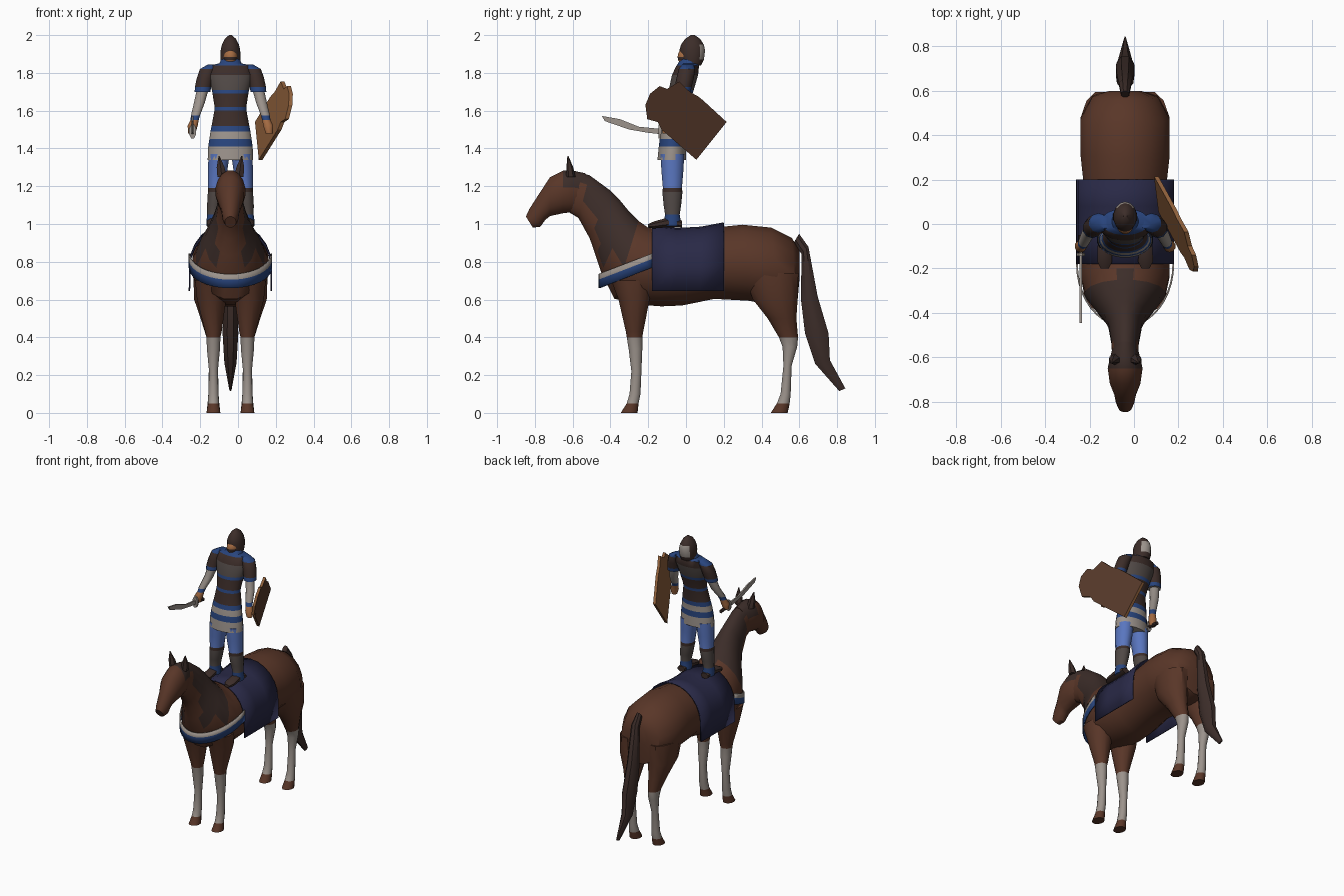
import bpy, bmesh
from math import sin, cos, pi, radians
from mathutils import Vector

if "Cube" in bpy.data.objects:
    bpy.data.objects.remove(bpy.data.objects["Cube"])

CENTRE = -.04   # horse and rider share this centre line
COLOURS = {
    "horse_brown": (.10, .037, .021), "mane_dark": (.045, .026, .022),
    "cloth_navy": (.022, .022, .062), "trim_blue": (.022, .06, .21),
    "trouser_blue": (.10, .18, .52), "pale_grey": (.33, .29, .26),
    "skin": (.38, .15, .055), "wood": (.27, .115, .043),
    "shield_brown": (.095, .042, .023), "mail": (.08, .065, .06)}
MATS = {}
for label, rgb in COLOURS.items():
    m = bpy.data.materials.new(label)
    m.use_nodes = True
    m.diffuse_color = (*rgb, 1)
    bsdf = next(n for n in m.node_tree.nodes if n.type == 'BSDF_PRINCIPLED')
    bsdf.inputs["Base Color"].default_value = (*rgb, 1)
    bsdf.inputs["Roughness"].default_value = .8
    MATS[label] = m


def finish(name, bm, paint, smooth=40, thick=0):
    """Turn a bmesh into an object; paint is a colour or a rule on (centre, normal)."""
    bmesh.ops.recalc_face_normals(bm, faces=bm.faces)
    rule = paint if callable(paint) else (lambda c, n: paint)
    used = []
    for f in bm.faces:
        label = rule(f.calc_center_median(), f.normal)
        if label not in used:
            used.append(label)
        f.material_index = used.index(label)
    mesh = bpy.data.meshes.new(name)
    bm.to_mesh(mesh)
    bm.free()
    for label in used:
        mesh.materials.append(MATS[label])
    ob = bpy.data.objects.new(name, mesh)
    ob.location.x = CENTRE
    bpy.context.collection.objects.link(ob)
    if thick:
        mod = ob.modifiers.new("thickness", 'SOLIDIFY')
        mod.thickness, mod.offset = thick, 0
    bpy.ops.object.select_all(action='DESELECT')
    bpy.context.view_layer.objects.active = ob
    ob.select_set(True)
    if smooth:
        bpy.ops.object.shade_smooth_by_angle(angle=radians(smooth))
    return ob


def skin(name, rows, paint, closed=True, **options):
    """Join rows of points with quads; closed rows are capped tubes."""
    bm = bmesh.new()
    grid = [[bm.verts.new(p) for p in row] for row in rows]
    count = len(grid[0])
    for a, b in zip(grid, grid[1:]):
        for i in range(count if closed else count - 1):
            j = (i + 1) % count
            bm.faces.new((a[i], a[j], b[j], b[i]))
    if closed:
        bm.faces.new(grid[0])
        bm.faces.new(grid[-1])
    return finish(name, bm, paint, **options)


def ring(centre, across, up, sides):
    turns = [2 * pi * (i + .5) / sides for i in range(sides)]
    return [Vector(centre) + Vector(across) * cos(t) + Vector(up) * sin(t) for t in turns]


def spine(name, sections, paint, x=0, sides=16):
    """Sections: top y, top z, bottom y, bottom z, half width."""
    rows = []
    for ty, tz, by, bz, w in sections:
        mid, half = ((ty + by) / 2, (tz + bz) / 2), ((ty - by) / 2, (tz - bz) / 2)
        rows.append(ring((x, *mid), (w, 0, 0), (0, *half), sides))
    return skin(name, rows, paint)


def column(name, sections, paint, sides=12):
    """Sections: x, y, z, half width, half depth of level rings."""
    return skin(name, [ring((x, y, z), (rx, 0, 0), (0, ry, 0), sides)
                       for x, y, z, rx, ry in sections], paint)


def bands(*steps):
    """Colour by height: pairs of (upper limit, colour)."""
    return lambda c, n: next(label for top, label in steps if c.z < top)


# Horse body and neck
def coat(c, n):
    neck = -.45 - (c.z - .82) * .26 < c.y < -.27 and c.z > .82
    crest = abs(c.x) < .05 and c.y < -.2 and n.z > .3
    return "mane_dark" if neck or crest else "horse_brown"


spine("horse_body", [
    (.60, .86, .60, .70, .07), (.56, .93, .59, .58, .15), (.45, .985, .5, .56, .205),
    (.3, 1, .33, .59, .205), (.15, .985, .15, .6, .187), (0, .96, -.02, .565, .195),
    (-.12, .97, -.13, .56, .205), (-.2, .985, -.26, .57, .205), (-.25, 1.02, -.38, .6, .185),
    (-.3, 1.07, -.45, .74, .135), (-.35, 1.13, -.48, .83, .1), (-.4, 1.18, -.51, .92, .077),
    (-.51, 1.26, -.57, 1.03, .062), (-.6, 1.285, -.62, 1.06, .06)], coat)

# Horse head with forelock
spine("horse_head", [
    (-.53, 1.27, -.58, 1.06, .055), (-.6, 1.285, -.61, 1.06, .07), (-.65, 1.285, -.65, 1.055, .08),
    (-.72, 1.25, -.72, 1.04, .07), (-.785, 1.15, -.745, 1.02, .05),
    (-.83, 1.08, -.77, .985, .042), (-.848, 1.04, -.81, .98, .03)],
    lambda c, n: "mane_dark" if c.y > -.67 and c.z > 1.18 else "horse_brown")

# Tail
spine("tail", [
    (.6, .95, .57, .9, .02), (.65, .88, .61, .84, .03), (.7, .62, .605, .6, .04),
    (.76, .42, .625, .42, .045), (.765, .28, .68, .26, .035), (.845, .13, .81, .115, .006)],
    "mane_dark", sides=8)

# Legs and ears, in pairs
leg_paint = bands((.05, "horse_brown"), (.4, "pale_grey"), (2, "horse_brown"))
FORE = [(-.4, -.17, .7, .09, .1), (-.36, -.19, .6, .08, .1), (-.32, -.225, .43, .045, .09),
        (-.315, -.23, .4, .038, .09), (-.305, -.23, .34, .036, .09), (-.29, -.235, .22, .024, .09),
        (-.3, -.24, .1, .028, .09), (-.315, -.25, .05, .03, .09), (-.347, -.255, 0, .038, .09)]
HIND = [(.3, .6, .74, .09, .11), (.35, .595, .6, .085, .11), (.43, .587, .5, .06, .1),
        (.49, .595, .4, .038, .09), (.51, .59, .35, .034, .09), (.515, .56, .25, .025, .09),
        (.5, .555, .1, .028, .09), (.48, .55, .05, .032, .09), (.447, .54, 0, .038, .09)]
SIDES = {"left": 1, "right": -1}
for side, s in SIDES.items():
    for part, shape in (("fore", FORE), ("hind", HIND)):
        column(f"{side}_{part}_leg", [(s * x, (f + b) / 2, z, w, (b - f) / 2)
                                      for f, b, z, w, x in shape], leg_paint)
    column(f"{side}_ear", [(s * .045, -.61, 1.25, .028, .025), (s * .052, -.615, 1.3, .024, .018),
                           (s * .06, -.625, 1.36, .003, .003)], "mane_dark", sides=6)

# Saddle cloth draped over the back
drape = []
for y, top in ((-.18, .99), (-.05, .975), (.08, .982), (.2, 1.005)):
    arch = [(.215 * cos(pi * i / 12), y, .78 + (top - .78) * sin(pi * i / 12)) for i in range(13)]
    drape.append([(.217, y, .645), *arch, (-.217, y, .645)])
skin("saddle_cloth", drape, "cloth_navy", closed=False, thick=.008)

# Breast collar: blue band with a pale upper edge
collar = []
for lift in (0, .045, .075):
    row = []
    for i in range(21):
        a = pi * i / 20
        y = -.18 - .28 * sin(a)
        row.append((.217 * cos(a), y, .66 + lift + (y + .46) * .39))
    collar.append(row)
skin("breast_collar", collar, closed=False, thick=.008,
     paint=lambda c, n: "pale_grey" if c.z > .7 + (c.y + .46) * .39 else "trim_blue")

# Rider's tunic with coloured hems
tunic = bands((1.41, "pale_grey"), (1.45, "trim_blue"), (1.49, "pale_grey"),
              (1.52, "trim_blue"), (1.6, "mane_dark"), (1.62, "trim_blue"),
              (1.69, "mane_dark"), (1.71, "trim_blue"), (1.79, "mail"),
              (1.845, "mane_dark"), (2, "trim_blue"))
column("tunic", [(0, y, z, rx, ry) for z, y, rx, ry in (
    (1.34, -.075, .122, .077), (1.41, -.072, .119, .073), (1.45, -.07, .113, .07),
    (1.49, -.065, .107, .067), (1.52, -.06, .101, .065), (1.6, -.05, .086, .06),
    (1.62, -.046, .085, .06), (1.69, -.03, .096, .065), (1.71, -.025, .1, .067),
    (1.79, -.005, .12, .07), (1.84, .01, .11, .06), (1.85, .012, .06, .055),
    (1.88, .02, .045, .045))], tunic, sides=20)

# Hood with a pale patch behind, and the face
column("hood", [(0, y, z, rx, ry) for z, y, rx, ry in (
    (1.84, .03, .05, .05), (1.87, .033, .055, .062), (1.92, .033, .053, .068),
    (1.95, .034, .046, .06), (1.98, .035, .03, .04), (2, .036, .008, .01))],
    lambda c, n: "pale_grey" if c.y > .07 and 1.86 < c.z < 1.94 else "mane_dark", sides=14)
column("face", [(0, -.005, 1.885 + .045 * cos(pi * i / 8), .036 * sin(pi * i / 8) + .001,
                 .04 * sin(pi * i / 8) + .001) for i in range(9)],
       bands((1.863, "skin"), (1.88, "mane_dark"), (2, "skin")))

# Rider's limbs, in pairs
sleeve = bands((1.55, "skin"), (1.575, "trim_blue"), (1.7, "pale_grey"),
               (1.725, "trim_blue"), (1.82, "mane_dark"), (2, "trim_blue"))
hose = bands((1.05, "trim_blue"), (1.17, "mail"), (1.19, "mane_dark"), (2, "trouser_blue"))
for side, s in SIDES.items():
    column(f"{side}_arm", [(s * x, y, z, r, r) for x, y, z, r in (
        (.09, .01, 1.845, .03), (.12, .005, 1.82, .044), (.135, -.005, 1.77, .046),
        (.145, -.015, 1.725, .045), (.148, -.02, 1.7, .044), (.15, -.022, 1.699, .032),
        (.165, -.04, 1.64, .03), (.185, -.08, 1.575, .025), (.19, -.09, 1.55, .023),
        (.2, -.1, 1.52, .028), (.205, -.105, 1.48, .02))], sleeve, sides=10)
    column(f"{side}_leg", [(s * x, -.072, z, w, d) for x, z, w, d in (
        (.06, 1.37, .058, .065), (.068, 1.28, .053, .06), (.075, 1.19, .045, .052),
        (.076, 1.17, .045, .055), (.085, 1.1, .04, .048), (.09, 1.05, .034, .04),
        (.09, 1.02, .038, .045), (.09, .99, .038, .045))], hose)
    spine(f"{side}_shoe", [(-.02, 1.02, -.02, .98, .03), (-.1, 1.035, -.1, .98, .034),
                           (-.17, 1.015, -.17, .975, .036), (-.2, 1, -.2, .98, .02)],
          "mane_dark", x=s * .092, sides=8)


def plate(name, outline, slope, thick, paint):
    """Flat slab from a (y, z) outline; slope gives x at each point."""
    edge = [Vector((slope(y, z), y, z)) for y, z in outline]
    shift = Vector((thick / 2, 0, 0))
    return skin(name, [[p - shift for p in edge], [p + shift for p in edge]], paint, smooth=0)


# Shield on the left arm, bare wood inside
plate("shield", [(.09, 1.655), (.215, 1.54), (.055, 1.34), (-.13, 1.5), (-.15, 1.54),
                 (-.205, 1.555), (-.215, 1.63), (-.19, 1.69), (-.14, 1.73), (-.1, 1.715),
                 (-.035, 1.755), (.02, 1.7), (.065, 1.675)],
      lambda y, z: -.085 - .372 * y + .198 * z, .02,
      lambda c, n: "shield_brown" if n.x > .5 else "wood")

# Curved sword in the right hand
plate("sword_blade", [(-.1, 1.5), (-.25, 1.515), (-.35, 1.555), (-.445, 1.572),
                      (-.43, 1.545), (-.3, 1.5), (-.2, 1.483), (-.1, 1.472)],
      lambda y, z: -.2, .01, "pale_grey")
spine("sword_guard", [(-.145, 1.53, -.145, 1.45, .02), (-.13, 1.53, -.13, 1.45, .02)],
      "pale_grey", x=-.2, sides=8)
spine("sword_grip", [(-.14, 1.5, -.14, 1.475, .012), (-.05, 1.49, -.05, 1.465, .012)],
      "mane_dark", x=-.2, sides=8)
